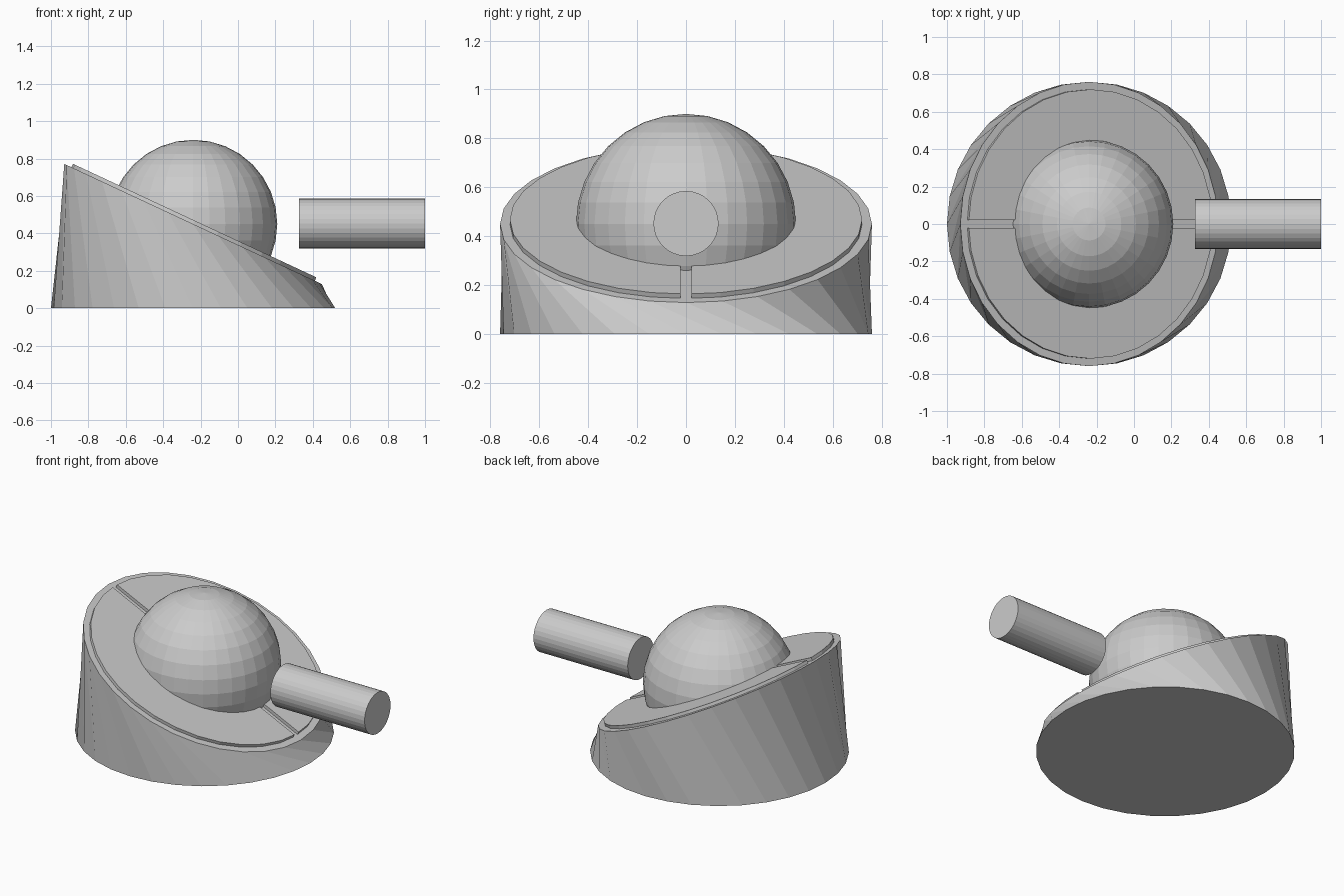
import bpy, bmesh
from math import radians, cos, sin, tau
from mathutils import Matrix, Vector

if "Cube" in bpy.data.objects:
    bpy.data.objects.remove(bpy.data.objects["Cube"])

CX, CZ, SEG = -0.24, 0.45, 32
TILT = radians(25)
TWIST = radians(-22.5)
# frame of the sloping deck: local z is the deck normal
deck = Matrix.Translation((CX, 0, CZ)) @ Matrix.Rotation(TILT, 4, 'Y')


def finish(name, bm):
    bmesh.ops.recalc_face_normals(bm, faces=bm.faces)
    mesh = bpy.data.meshes.new(name)
    bm.to_mesh(mesh)
    bm.free()
    obj = bpy.data.objects.new(name, mesh)
    bpy.context.collection.objects.link(obj)
    return obj


def ring(bm, matrix, radius, offset=0.0):
    angles = [tau * i / SEG + offset for i in range(SEG)]
    return [bm.verts.new(matrix @ Vector((radius * cos(a), radius * sin(a), 0))) for a in angles]


# base: flat circle lofted with a twist to the tilted circle
bm = bmesh.new()
low = ring(bm, Matrix.Translation((CX, 0, 0)), 0.76)
high = ring(bm, deck, 0.76, TWIST)
bm.faces.new(low)
bm.faces.new(high)
for i in range(SEG):
    j = (i + 1) % SEG
    bm.faces.new((low[i], low[j], high[j], high[i]))
finish("base", bm)

# two raised half plates with a narrow slot between them
for name, side in (("plate_front", -1), ("plate_back", 1)):
    bm = bmesh.new()
    bmesh.ops.create_cone(bm, cap_ends=True, segments=SEG, radius1=0.72, radius2=0.72,
                          depth=0.02, matrix=Matrix.Translation((0, 0, 0.01)))
    cut = bmesh.ops.bisect_plane(bm, geom=bm.verts[:] + bm.edges[:] + bm.faces[:],
                                 plane_co=(0, side * 0.022, 0), plane_no=(0, side, 0),
                                 clear_inner=True)
    edges = [e for e in cut["geom_cut"] if isinstance(e, bmesh.types.BMEdge)]
    bmesh.ops.holes_fill(bm, edges=edges)
    bm.transform(deck)
    finish(name, bm)

# ball set in the deck
bm = bmesh.new()
bmesh.ops.create_uvsphere(bm, u_segments=32, v_segments=16, radius=0.45,
                          matrix=Matrix.Translation((CX, 0, CZ)))
finish("ball", bm)

# horizontal rod in front of the ball
bm = bmesh.new()
bmesh.ops.create_cone(bm, cap_ends=True, segments=SEG, radius1=0.133, radius2=0.133, depth=0.675,
                      matrix=Matrix.Translation((0.6625, 0, 0.452)) @ Matrix.Rotation(radians(90), 4, 'Y'))
finish("rod", bm)
